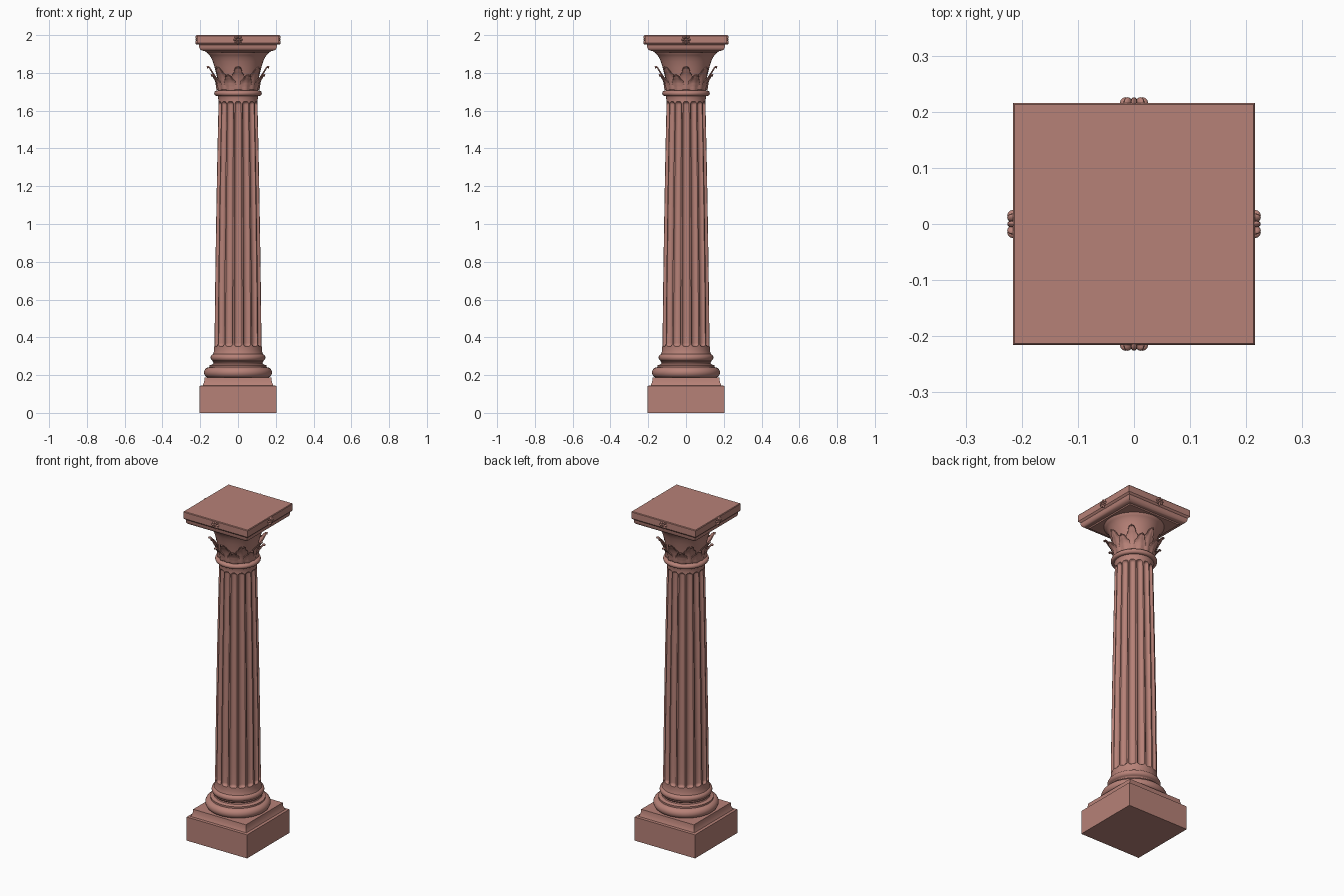
import bpy, bmesh, math
from mathutils import Matrix, Vector

if "Cube" in bpy.data.objects:
    bpy.data.objects.remove(bpy.data.objects["Cube"])

stone = bpy.data.materials.new("terracotta_stone")
stone.diffuse_color = (0.47, 0.22, 0.185, 1)
stone.use_nodes = True
stone.node_tree.nodes["Principled BSDF"].inputs["Base Color"].default_value = stone.diffuse_color


def finish(bm, name, angle=35):
    """Turn a bmesh into a named, coloured, smooth-shaded object."""
    bmesh.ops.recalc_face_normals(bm, faces=bm.faces)
    mesh = bpy.data.meshes.new(name)
    bm.to_mesh(mesh)
    bm.free()
    mesh.materials.append(stone)
    ob = bpy.data.objects.new(name, mesh)
    bpy.context.collection.objects.link(ob)
    bpy.ops.object.select_all(action='DESELECT')
    ob.select_set(True)
    bpy.context.view_layer.objects.active = ob
    bpy.ops.object.shade_smooth_by_angle(angle=math.radians(angle))
    return ob


def skin(bm, rings):
    """Bridge a list of closed point rings and cap both ends."""
    vs = [[bm.verts.new(p) for p in ring] for ring in rings]
    n = len(vs[0])
    for a, b in zip(vs, vs[1:]):
        for i in range(n):
            j = (i + 1) % n
            bm.faces.new((a[i], a[j], b[j], b[i]))
    bm.faces.new(vs[0][::-1])
    bm.faces.new(vs[-1])


def lathe(name, profile, n=64):
    bm = bmesh.new()
    skin(bm, [[(r * math.cos(2 * math.pi * i / n), r * math.sin(2 * math.pi * i / n), z)
               for i in range(n)] for r, z in profile])
    return finish(bm, name)


def square_stack(name, profile):
    bm = bmesh.new()
    skin(bm, [[(-h, -h, z), (h, -h, z), (h, h, z), (-h, h, z)] for h, z in profile])
    return finish(bm, name)


def arc(r, z, rad, a0, a1, n=10):
    """Arc in the profile plane, angles in degrees."""
    out = []
    for i in range(n + 1):
        a = math.radians(a0 + (a1 - a0) * i / n)
        out.append((r + rad * math.cos(a), z + rad * math.sin(a)))
    return out


# Square plinth with a small cove step
square_stack("plinth", [(0.203, 0), (0.203, 0.143), (0.187, 0.145), (0.184, 0.152),
                        (0.179, 0.165), (0.177, 0.187)])

# Round base: large torus, scotia, small torus
lathe("base_mouldings",
      [(0.14, 0.183)] + arc(0.152, 0.214, 0.028, -90, 90) +
      [(0.152, 0.252), (0.143, 0.253), (0.133, 0.258), (0.130, 0.264), (0.133, 0.270), (0.138, 0.273)] +
      arc(0.126, 0.293, 0.019, -90, 90) + [(0.12, 0.314)])

# Fluted shaft with a slight taper
FLUTES, SUB = 16, 12
Z0, Z1, HALF = 0.37, 1.63, 0.0175


def shaft_radius(z):
    t = min(max((z - 0.36) / 1.3, 0), 1)
    r = 0.126 - 0.013 * t - 0.009 * t * t
    if z < 0.345:
        r += 0.006 * ((0.345 - z) / 0.035) ** 2
    if z > 1.655:
        r += 0.006 * ((z - 1.655) / 0.03) ** 2
    return r


ends = [i * HALF / 6 for i in range(7)]
levels = ([0.31, 0.32, 0.33, 0.345] + [Z0 - HALF + e for e in ends] +
          [Z0 + (Z1 - Z0) * i / 12 for i in range(1, 12)] +
          [Z1 + e for e in ends] + [1.655, 1.667, 1.677, 1.685])
rings = []
for z in levels:
    R = shaft_radius(z)
    dz = max(Z0 - z, z - Z1, 0) / HALF
    ring = []
    for i in range(FLUTES * SUB):
        a = 2 * math.pi * i / (FLUTES * SUB)
        step = 2 * math.pi / FLUTES
        off = ((a + step / 2) % step - step / 2) / (step * 0.41)
        d = 0.015 * math.sqrt(max(0, 1 - off * off - dz * dz))
        ring.append(((R - d) * math.cos(a), (R - d) * math.sin(a), z))
    rings.append(ring)
bm = bmesh.new()
skin(bm, rings)
finish(bm, "fluted_shaft")

# Ring at the neck
lathe("neck_ring", [(0.10, 1.678)] + arc(0.112, 1.692, 0.014, -90, 90) + [(0.10, 1.708)])

# Capital bell
BELL = [(0.100, 1.705), (0.106, 1.75), (0.114, 1.79), (0.124, 1.83), (0.133, 1.86),
        (0.142, 1.88), (0.152, 1.895), (0.163, 1.905), (0.165, 1.913)]
lathe("capital_bell", BELL)


def bell_radius(z):
    for (r0, a), (r1, b) in zip(BELL, BELL[1:]):
        if z <= b:
            return r0 + (r1 - r0) * max(0, (z - a) / (b - a))
    return BELL[-1][0]


def leaf_row(name, count, phase, z0, height, width, reach):
    """Row of lobed leaves with a midrib and outward curling tips."""
    bm = bmesh.new()
    nu, nv = 8, 24
    for k in range(count):
        th = phase + 2 * math.pi * k / count
        grid = []
        for j in range(nv + 1):
            v = j / nv
            rise = v if v < 0.8 else 0.8 + 0.2 * math.sin((v - 0.8) / 0.2 * 2.2)
            z = z0 + height * rise
            curl = reach * v ** 4
            lobe = 0.84 + 0.16 * abs(math.sin(v * math.pi * 4))
            w = width * (0.75 + 0.6 * v) * max(0.03, 1 - v ** 2.6) * lobe
            row = []
            for i in range(nu + 1):
                u = i / nu * 2 - 1
                rr = (bell_radius(z) + 0.004 + curl + 0.007 * (1 - abs(u)) ** 2
                      + 0.006 * u * u * v)
                a = th + u * w / rr
                row.append(bm.verts.new((rr * math.cos(a), rr * math.sin(a),
                                         z - 0.006 * abs(u) * v)))
            grid.append(row)
        for j in range(nv):
            for i in range(nu):
                bm.faces.new((grid[j][i], grid[j][i + 1], grid[j + 1][i + 1], grid[j + 1][i]))
    ob = finish(bm, name, 50)
    m = ob.modifiers.new("thickness", 'SOLIDIFY')
    m.thickness = 0.005
    m.offset = 0


leaf_row("upper_leaves", 8, 0, 1.71, 0.125, 0.042, 0.030)
leaf_row("lower_leaves", 8, math.pi / 8, 1.707, 0.085, 0.040, 0.030)

# Square abacus with stepped mouldings
square_stack("abacus", [(0.160, 1.908), (0.172, 1.910), (0.176, 1.916), (0.190, 1.918),
                        (0.200, 1.924), (0.205, 1.933), (0.206, 1.948), (0.211, 1.952),
                        (0.216, 1.958), (0.216, 1.996), (0.213, 2.0)])

# Rosettes on the four abacus sides
bm = bmesh.new()
for s in range(4):
    side = Matrix.Rotation(s * math.pi / 2, 4, 'Z') @ Matrix.Translation((0, -0.216, 1.975))
    for k in range(8):
        m = (side @ Matrix.Rotation(k * math.pi / 4, 4, 'Y') @
             Matrix.Translation((0.0155, 0, 0)) @ Matrix.Diagonal((0.0095, 0.010, 0.0055, 1)))
        bmesh.ops.create_uvsphere(bm, u_segments=12, v_segments=8, radius=1, matrix=m)
    bmesh.ops.create_uvsphere(bm, u_segments=12, v_segments=8, radius=1,
                              matrix=side @ Matrix.Diagonal((0.007, 0.010, 0.007, 1)))
finish(bm, "rosettes")
